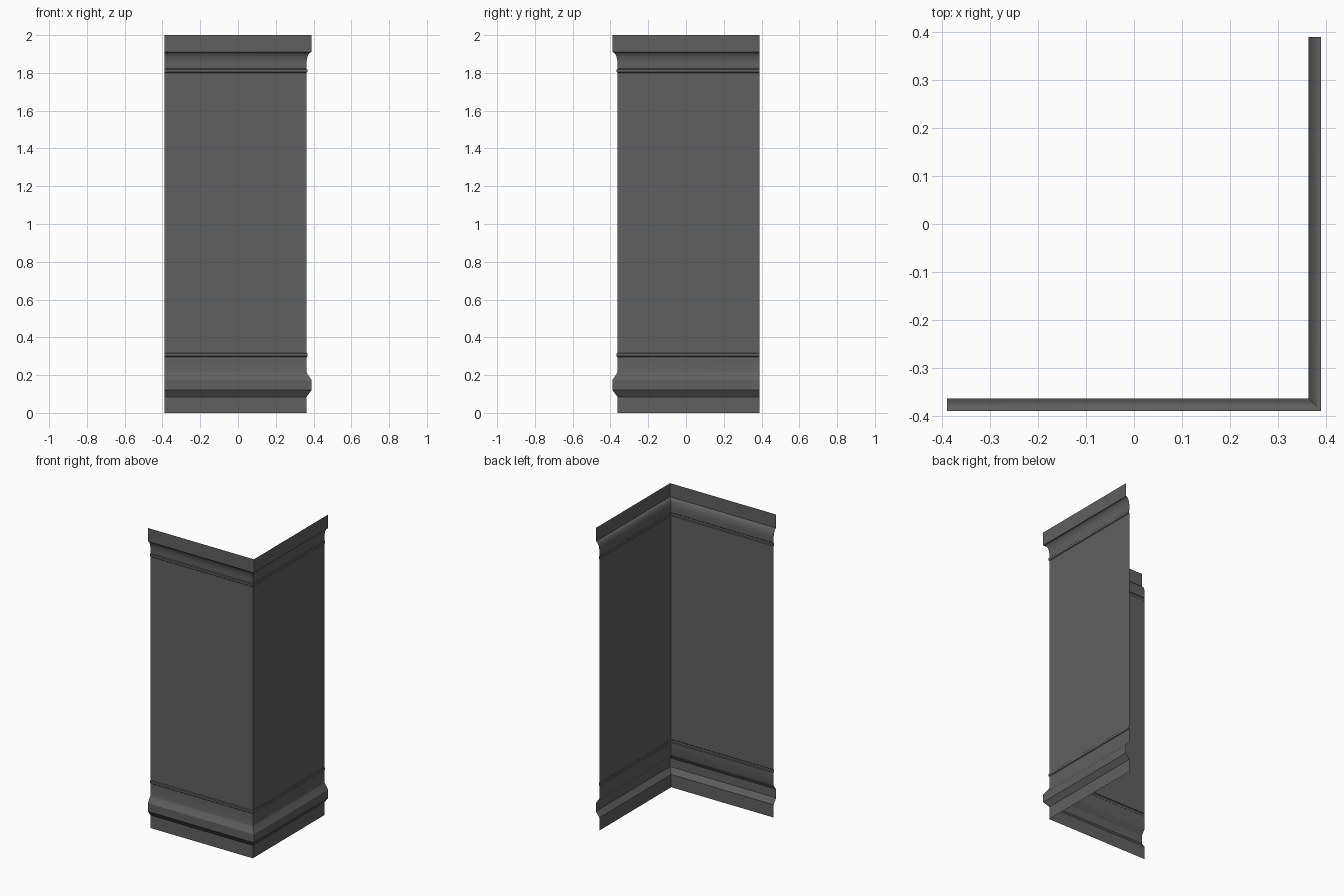
import bpy
import math

if "Cube" in bpy.data.objects:
    bpy.data.objects.remove(bpy.data.objects["Cube"])

OUT = 0.389    # outermost distance of the mouldings
FACE = 0.363   # distance of the flat wall face
BEAD = 0.367   # distance of the thin beads

paint = bpy.data.materials.new("dark_grey_paint")
paint.diffuse_color = (0.115, 0.115, 0.115, 1)
paint.use_nodes = True
paint.node_tree.nodes["Principled BSDF"].inputs["Base Color"].default_value = paint.diffuse_color


def sweep(name, profile):
    """Carry a (distance, height) profile around the mitred L-shaped corner."""
    verts, faces = [], []
    for d, z in profile:
        verts += [(-OUT, -d, z), (d, -d, z), (d, OUT, z)]
    for i in range(len(profile) - 1):
        for j in range(2):
            a = 3 * i + j
            faces.append((a, a + 1, a + 4, a + 3))
    mesh = bpy.data.meshes.new(name)
    mesh.from_pydata(verts, [], faces)
    mesh.materials.append(paint)
    ob = bpy.data.objects.new(name, mesh)
    bpy.context.collection.objects.link(ob)
    bpy.ops.object.select_all(action='DESELECT')
    ob.select_set(True)
    bpy.context.view_layer.objects.active = ob
    bpy.ops.object.shade_smooth_by_angle(angle=math.radians(28))
    return ob


def bead(z0, z1):
    return [(FACE, z0), (BEAD, z0 + 0.004), (BEAD, z1 - 0.004), (FACE, z1)]


# skirting with a chamfered band and a thin bead on top
sweep("skirting", [(FACE, 0), (FACE, 0.085), (OUT, 0.12), (OUT, 0.175),
                   (FACE + 0.002, 0.21), (FACE, 0.216)] + bead(0.296, 0.318))

# flat wall panels
sweep("wall_panels", [(FACE, 0.318), (FACE, 1.80)])

# cornice: bead, hollow cove, flat top band
cove = []
for k in range(9):
    t = k / 8 * math.pi / 2
    cove.append((OUT - (OUT - FACE) * math.cos(t), 1.85 + 0.06 * math.sin(t)))
cove = [(FACE + (OUT - FACE) * (1 - math.cos(k / 8 * math.pi / 2)),
         1.85 + 0.06 * math.sin(k / 8 * math.pi / 2)) for k in range(9)]
sweep("cornice", bead(1.80, 1.822) + cove + [(OUT, 2.0)])
